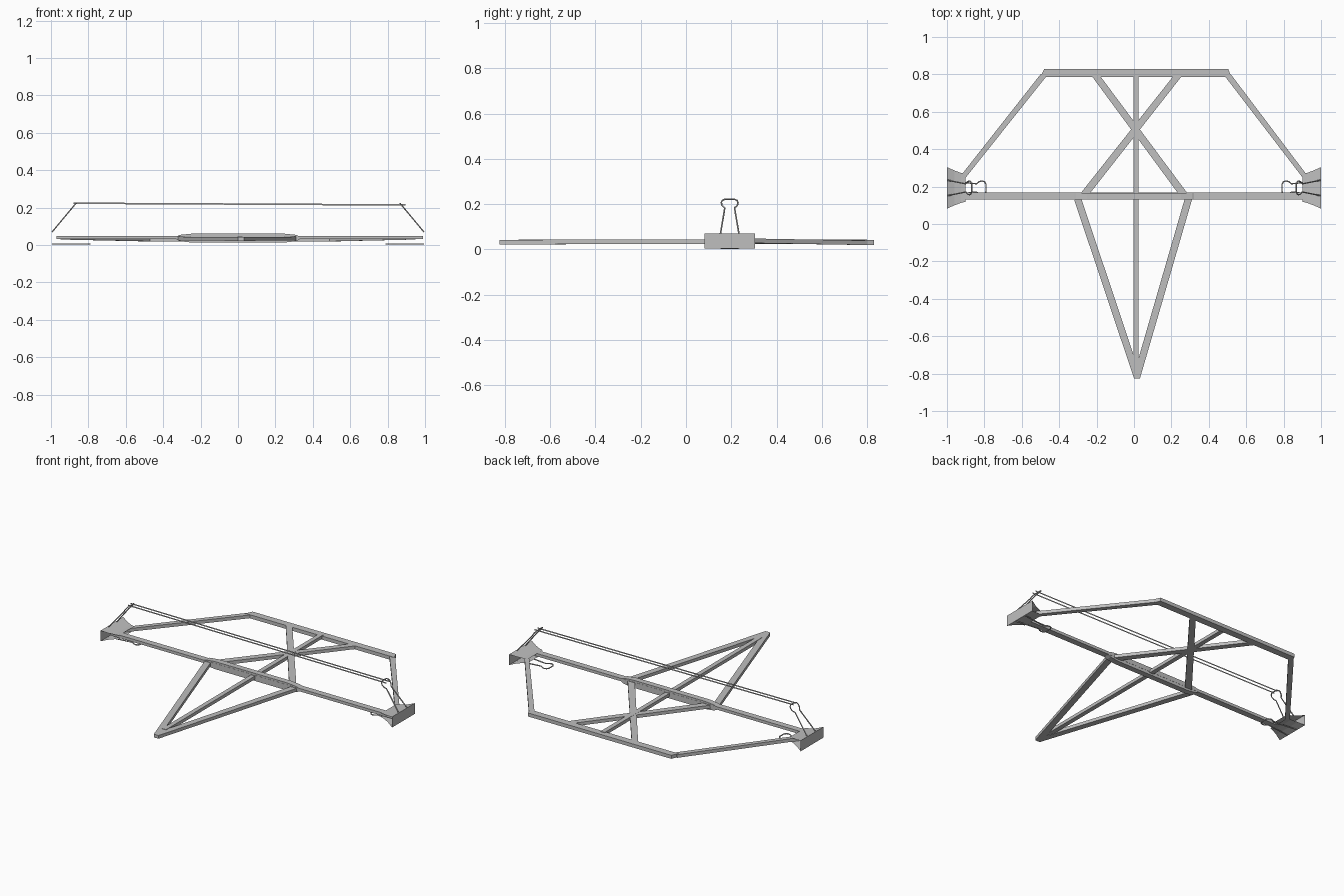
import bpy, bmesh
from mathutils import Vector

if "Cube" in bpy.data.objects:
    bpy.data.objects.remove(bpy.data.objects["Cube"])

grey = bpy.data.materials.new("plain grey")
grey.diffuse_color = (0.52, 0.52, 0.52, 1)
grey.use_nodes = True
grey.node_tree.nodes["Principled BSDF"].inputs["Base Color"].default_value = grey.diffuse_color


def mesh_object(name, verts, faces, fix=True):
    me = bpy.data.meshes.new(name)
    bm = bmesh.new()
    vs = [bm.verts.new(v) for v in verts]
    for f in faces:
        bm.faces.new([vs[i] for i in f])
    if fix:
        bmesh.ops.recalc_face_normals(bm, faces=bm.faces)
    bm.to_mesh(me)
    bm.free()
    me.materials.append(grey)
    ob = bpy.data.objects.new(name, me)
    bpy.context.collection.objects.link(ob)
    return ob


def stick(name, corners, za, zb, h=0.02):
    """Flat stick: two plan corners at the start (bottom za), two at the end (bottom zb)."""
    zs = (za, za, zb, zb)
    verts = [(x, y, z) for (x, y), z in zip(corners, zs)]
    verts += [(x, y, z + h) for (x, y), z in zip(corners, zs)]
    faces = [(0, 1, 2, 3), (4, 5, 6, 7)] + [(i, (i + 1) % 4, (i + 1) % 4 + 4, i + 4) for i in range(4)]
    return mesh_object(name, verts, faces)


def wire(name, pts, r=0.0035):
    cu = bpy.data.curves.new(name, 'CURVE')
    cu.dimensions = '3D'
    cu.bevel_depth = r
    cu.bevel_resolution = 1
    cu.use_fill_caps = True
    sp = cu.splines.new('POLY')
    sp.points.add(len(pts) - 1)
    for p, q in zip(sp.points, pts):
        p.co = (*q, 1)
    cu.materials.append(grey)
    ob = bpy.data.objects.new(name, cu)
    bpy.context.collection.objects.link(ob)


# Main cross bar and its thicker middle reinforcement
stick("main_bar", [(-.97, .13), (-.97, .168), (.99, .168), (.99, .13)], .031, .031, .018)
prof = [(-.33, .03), (-.31, .02), (-.25, .013), (.25, .013), (.31, .02), (.33, .03),
        (.33, .045), (.31, .054), (.25, .06), (-.25, .06), (-.31, .054), (-.33, .045)]
n = len(prof)
mesh_object("bar_reinforcement",
            [(x, .131, z) for x, z in prof] + [(x, .167, z) for x, z in prof],
            [tuple(range(n)), tuple(range(n, 2 * n))] +
            [(i, (i + 1) % n, (i + 1) % n + n, i + n) for i in range(n)])

# Rear bar and spine
stick("rear_bar", [(-.50, .787), (-.48, .83), (.503, .83), (.52, .787)], .019, .019, .022)
stick("spine", [(-.003, -.74), (.025, -.74), (.025, .80), (-.003, .80)], .024, .024)

# Nose sticks
stick("nose_left", [(-.32, .13), (-.28, .13), (.018, -.76), (0, -.825)], .024, .022)
stick("nose_right", [(.31, .13), (.27, .13), (.012, -.76), (.032, -.825)], .024, .022)
stick("nose_tip", [(0, -.825), (.032, -.825), (.035, -.74), (-.006, -.74)], .022, .022)

# Crossed rear braces
stick("brace_a", [(-.225, .79), (-.18, .79), (.285, .165), (.235, .165)], .021, .026)
stick("brace_b", [(.21, .79), (.255, .79), (-.235, .165), (-.285, .165)], .021, .026)

# Slanted side sticks
for s, side in ((-1, "left"), (1, "right")):
    d = .018 if s > 0 else 0
    stick("side_" + side, [(s * .50 + d, .80), (s * .468 + d, .79), (s * .95, .185), (s * .95, .228)], .019, .029)

# Handle outline: distance along, distance across
half = [(0, .041), (.13, .024), (.15, .022), (.165, .034), (.18, .037), (.192, .033), (.2, .02)]
outline = half + [(u, -v) for u, v in reversed(half)]

# Spring clips with thin curved sheet bodies and two wire handles each
CY = .193
for s, side in ((-1, "left"), (1, "right")):
    sect = [(.90, .052, .074), (.925, .053, .080), (.96, .058, .093), (1.0, .07, .111),
            (1.0, .004, .111), (.96, .017, .093), (.925, .025, .080), (.90, .028, .074)]
    verts = [(s * x, CY + k * w, z) for x, z, w in sect for k in (-1, 1)]
    faces = [(2 * i, 2 * i + 1, 2 * i + 3, 2 * i + 2) for i in range(len(sect) - 1)]
    if s > 0:
        faces = [f[::-1] for f in faces]
    mesh_object("clip_body_" + side, verts, faces, fix=False)
    base = Vector((s * .995, CY, .068))
    up = Vector((-s * .64, 0, .77))
    wire("clip_upper_handle_" + side, [base + up * u + Vector((0, v, 0)) for u, v in outline])
    wire("clip_lower_handle_" + side, [(s * (.995 - u * 1.02), CY + v, .005) for u, v in outline])

# Thin stretched band: two strands between the upper handles
for y, part in ((.178, "front"), (.206, "back")):
    mesh_object("stretched_band_" + part,
                [(-.88, y, .219), (.895, y, .210), (.895, y, .218), (-.88, y, .227)],
                [(0, 1, 2, 3)], fix=False)
